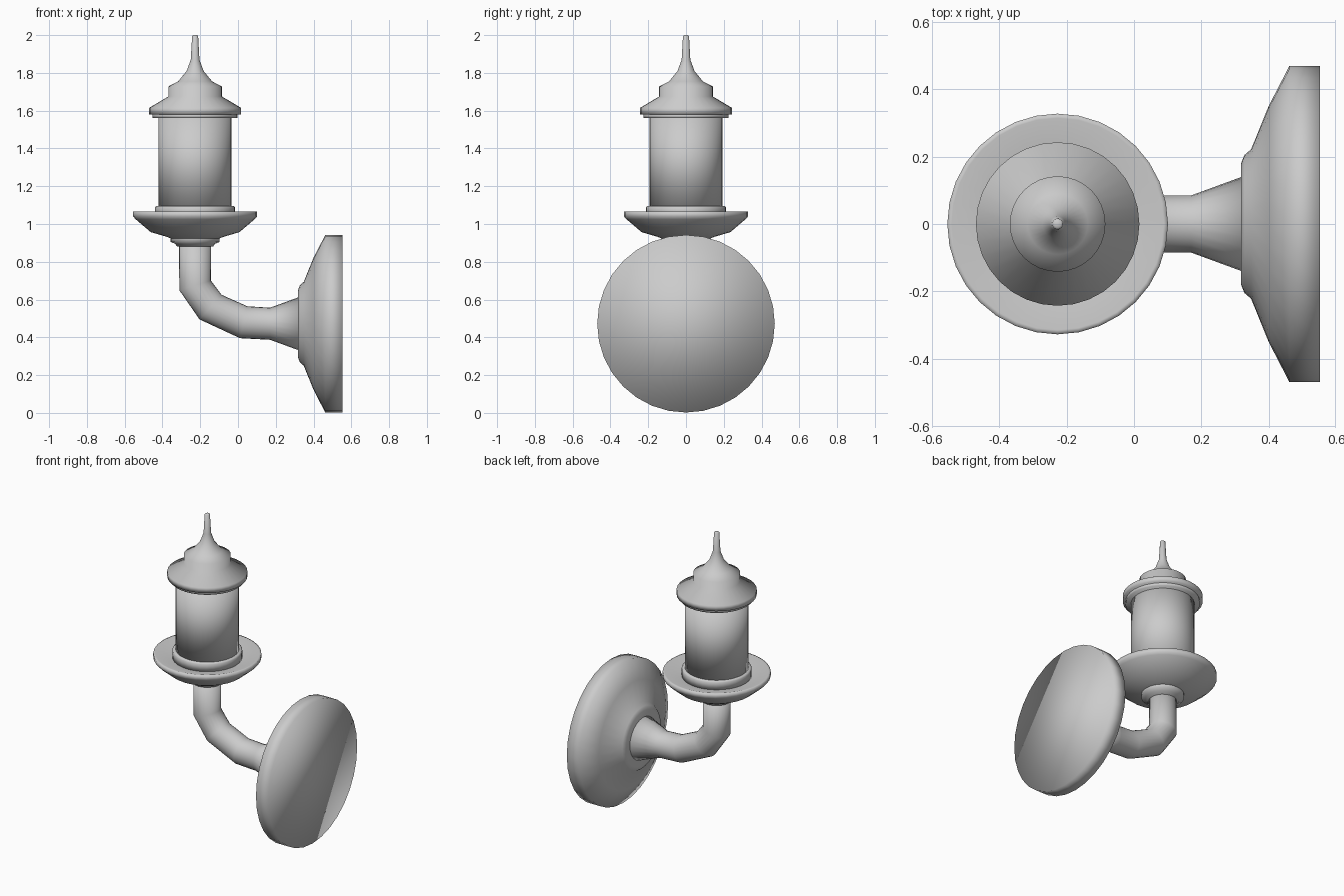
import bpy
import bmesh
from math import cos, sin, pi, radians
from mathutils import Vector, Matrix

cube = bpy.data.objects.get("Cube")
if cube:
    bpy.data.objects.remove(cube)

# Single painted metal colour
grey = bpy.data.materials.new("grey metal")
grey.use_nodes = True
colour = (0.6, 0.6, 0.6, 1)
grey.diffuse_color = colour
grey.node_tree.nodes["Principled BSDF"].inputs["Base Color"].default_value = colour

LAMP_X = -0.227
PLATE_Z = 0.472


def loft(name, stations, sides):
    """Skin circles given as (centre, direction tilt about y, radius, stretch)."""
    bm = bmesh.new()
    rings = []
    for centre, tilt, radius, stretch in stations:
        turn = Matrix.Rotation(tilt, 3, 'Y')
        ring = []
        for i in range(sides):
            a = 2 * pi * i / sides
            p = Vector((radius * stretch * cos(a), radius * sin(a), 0))
            ring.append(bm.verts.new(Vector(centre) + turn @ p))
        rings.append(ring)
    for low, high in zip(rings, rings[1:]):
        for i in range(sides):
            j = (i + 1) % sides
            bm.faces.new((low[i], low[j], high[j], high[i]))
    bm.faces.new(rings[0][::-1])
    bm.faces.new(rings[-1])
    bmesh.ops.recalc_face_normals(bm, faces=bm.faces)
    for f in bm.faces:
        f.smooth = True
    mesh = bpy.data.meshes.new(name)
    bm.to_mesh(mesh)
    bm.free()
    mesh.materials.append(grey)
    obj = bpy.data.objects.new(name, mesh)
    bpy.context.collection.objects.link(obj)
    return obj


def upright(name, profile, sides=32):
    """Turned part on the lamp's vertical axis, profile of (radius, z)."""
    return loft(name, [((LAMP_X, 0, z), 0, r, 1) for r, z in profile], sides)


# Lantern parts
upright("collar", [(0.095, 0.88), (0.105, 0.895), (0.13, 0.905), (0.13, 0.95)])
upright("dish", [(0.12, 0.92), (0.15, 0.932), (0.235, 0.957), (0.315, 1.025),
                 (0.328, 1.04), (0.328, 1.065), (0.315, 1.067), (0.22, 1.04)])
upright("base_ring", [(0.212, 1.035), (0.212, 1.088), (0.205, 1.095)])
upright("lantern_body", [(0.193, 1.08), (0.193, 1.57)])
upright("roof_ring", [(0.225, 1.56), (0.225, 1.585)])
upright("roof", [(0.243, 1.58), (0.243, 1.615), (0.142, 1.675), (0.142, 1.728),
                 (0.09, 1.755), (0.045, 1.81), (0.023, 1.87), (0.016, 1.995),
                 (0.01, 2.0)])

# Bent arm with mitred joints, flaring into the wall plate
loft("arm", [((LAMP_X, 0, 0.92), radians(180), 0.085, 1),
             ((LAMP_X, 0, 0.675), radians(163), 0.085, 1.03),
             ((-0.145, 0, 0.56), radians(132), 0.085, 1.03),
             ((0.03, 0, 0.48), radians(103), 0.085, 1.02),
             ((0.17, 0, PLATE_Z), radians(90), 0.085, 1),
             ((0.32, 0, PLATE_Z), radians(90), 0.14, 1)], 24)

# Round wall plate, turned about the x axis
plate = [(0.318, 0.18), (0.328, 0.205), (0.348, 0.222), (0.4, 0.35),
         (0.462, 0.47), (0.553, 0.47)]
loft("wall_plate", [((x, 0, PLATE_Z), radians(90), r, 1) for x, r in plate], 32)
